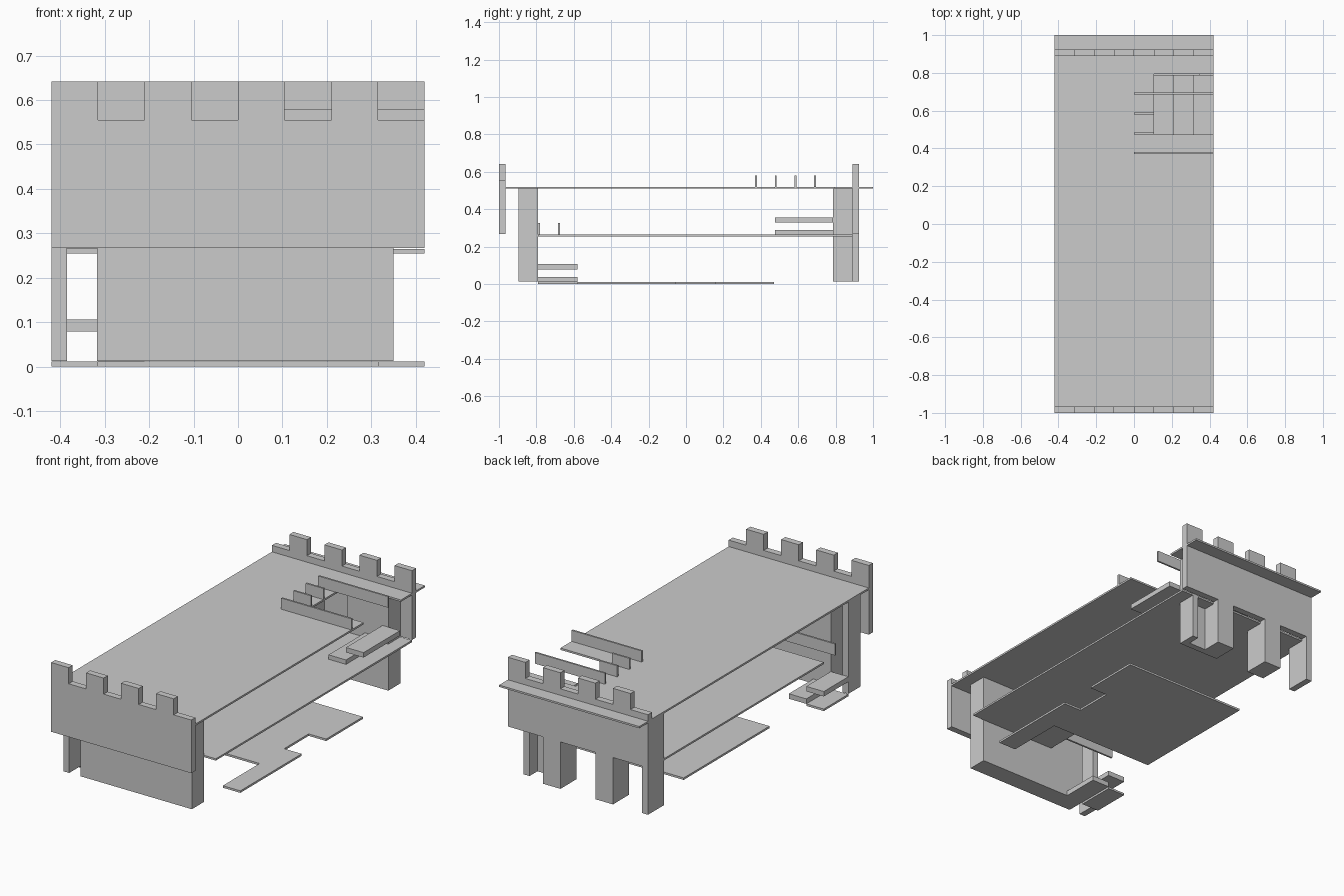
import bpy
import bmesh
from mathutils import Vector

cube = bpy.data.objects.get("Cube")
if cube:
    bpy.data.objects.remove(cube, do_unlink=True)

grey = bpy.data.materials.new("plain grey")
grey.use_nodes = True
colour = (0.6, 0.6, 0.6, 1)
grey.diffuse_color = colour
grey.node_tree.nodes["Principled BSDF"].inputs["Base Color"].default_value = colour

CELL = 0.105          # layout module
HALF = 4 * CELL       # half the width
WALL = 0.035          # thin wall thickness


def prism(name, outline, direction):
    """Extrude a flat outline of 3D points along a direction."""
    bm = bmesh.new()
    face = bm.faces.new([bm.verts.new(p) for p in outline])
    result = bmesh.ops.extrude_face_region(bm, geom=[face], use_keep_orig=True)
    moved = [g for g in result["geom"] if isinstance(g, bmesh.types.BMVert)]
    bmesh.ops.translate(bm, vec=Vector(direction), verts=moved)
    bmesh.ops.recalc_face_normals(bm, faces=bm.faces)
    mesh = bpy.data.meshes.new(name)
    bm.to_mesh(mesh)
    bm.free()
    mesh.materials.append(grey)
    obj = bpy.data.objects.new(name, mesh)
    bpy.context.scene.collection.objects.link(obj)
    return obj


def slab(name, outline, z0, z1):
    return prism(name, [(x, y, z0) for x, y in outline], (0, 0, z1 - z0))


def box(name, x0, x1, y0, y1, z0, z1):
    return slab(name, [(x0, y0), (x1, y0), (x1, y1), (x0, y1)], z0, z1)


def battlement(name, y, first_is_high):
    """Upper wall with alternating raised blocks along its top."""
    outline = [(HALF, y, 0.267), (-HALF, y, 0.267)]
    for i in range(8):
        z = 0.642 if (i % 2 == 0) == first_is_high else 0.555
        outline += [(-HALF + i * CELL, y, z), (-HALF + (i + 1) * CELL, y, z)]
    return prism(name, outline, (0, WALL, 0))


# End walls
battlement("front_battlement", -1.0, True)
battlement("back_battlement", 0.89, False)

# Roof deck with stair opening on the left edge
slab("roof_deck", [(-HALF, -0.965), (HALF, -0.965), (HALF, 0.475), (CELL, 0.475),
                   (CELL, 0.795), (HALF, 0.795), (HALF, 1.0), (-HALF, 1.0)],
     0.51, 0.52)

# Middle floor with stair opening in the front right corner
slab("middle_floor", [(-CELL, -0.79), (HALF, -0.79), (HALF, 0.89), (-HALF, 0.89),
                      (-HALF, -0.58), (-CELL, -0.58)],
     0.255, 0.265)

# Ground floor with recess along its left edge
inner = 3 * CELL
slab("ground_floor", [(-inner, -0.265), (inner, -0.265), (inner, -0.58), (HALF, -0.58),
                      (HALF, -0.055), (inner, -0.055), (inner, 0.155), (HALF, 0.155),
                      (HALF, 0.47), (-inner, 0.47)],
     0.0, 0.011)
box("stair_landing", -HALF, -inner, -0.79, -0.58, 0.0, 0.011)

# Steps between floors
for label, side, y0, y1, base in (("lower", -1, -0.79, -0.58, 0.011),
                                  ("upper", 1, 0.475, 0.787, 0.262)):
    for i, z in enumerate((base, base + 0.068)):
        ends = sorted((side * (2 + i) * CELL, side * (3 + i) * CELL))
        box(f"{label}_step_{i + 1}", *ends, y0, y1, z, z + 0.027)

# Railings
for i, (y, width) in enumerate(((0.37, HALF), (0.475, CELL), (0.58, CELL), (0.685, HALF))):
    box(f"roof_railing_{i + 1}", 0, width, y, y + 0.01, 0.52, 0.58)
for i, (y, width) in enumerate(((-0.79, CELL), (-0.685, HALF))):
    box(f"floor_railing_{i + 1}", -width, 0, y, y + 0.01, 0.265, 0.327)

# Front supports
box("front_support_wall", -0.317, 0.35, -0.895, -0.79, 0.013, 0.51)
box("front_support_post", -HALF, -HALF + WALL, -0.895, -0.79, 0.013, 0.51)

# Back supports
box("back_left_post", 0.35 - WALL, 0.35, 0.787, 0.89, 0.013, 0.51)
box("back_left_panel", CELL, 0.35, 0.787, 0.787 + WALL, 0.013, 0.51)
for name, x0, x1 in (("back_left_pier", CELL, 2 * CELL),
                     ("back_right_pier", -2 * CELL, -CELL),
                     ("back_right_post", -HALF, -HALF + WALL)):
    box(name, x0, x1, 0.787, 0.89, 0.013, 0.51)
    box(name + "_facing", x0, x1, 0.89, 0.89 + WALL, 0.013, 0.267)
